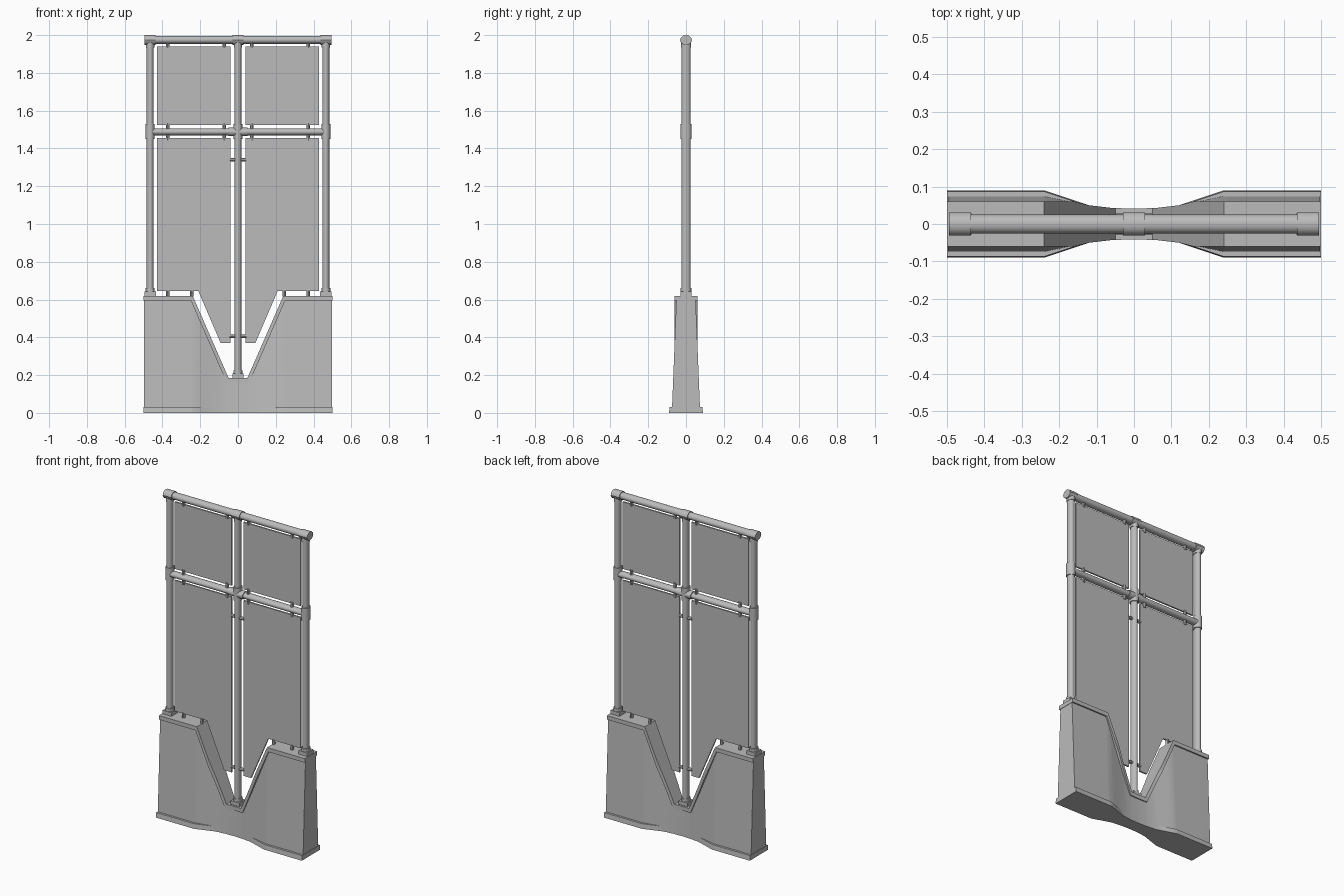
import bpy, bmesh
from math import radians
from mathutils import Vector

if "Cube" in bpy.data.objects:
    bpy.data.objects.remove(bpy.data.objects["Cube"])

grey = bpy.data.materials.new("plain_grey")
grey.use_nodes = True
grey.diffuse_color = (0.5, 0.5, 0.5, 1)
grey.node_tree.nodes["Principled BSDF"].inputs["Base Color"].default_value = (0.5, 0.5, 0.5, 1)


def finish(name, bm, smooth=False):
    bmesh.ops.recalc_face_normals(bm, faces=bm.faces)
    mesh = bpy.data.meshes.new(name)
    bm.to_mesh(mesh)
    bm.free()
    obj = bpy.data.objects.new(name, mesh)
    bpy.context.collection.objects.link(obj)
    mesh.materials.append(grey)
    if smooth:
        bpy.ops.object.select_all(action='DESELECT')
        obj.select_set(True)
        bpy.context.view_layer.objects.active = obj
        bpy.ops.object.shade_smooth_by_angle(angle=radians(35))
    return obj


def box(name, centre, size):
    bm = bmesh.new()
    bmesh.ops.create_cube(bm, size=1)
    bmesh.ops.scale(bm, vec=size, verts=bm.verts)
    bmesh.ops.translate(bm, vec=centre, verts=bm.verts)
    return finish(name, bm)


def tube(name, start, end, half, depth, sides=16):
    """Round bar in the x-z plane; half is its front half width, depth its y radius."""
    a, b = Vector(start), Vector(end)
    bm = bmesh.new()
    bmesh.ops.create_cone(bm, cap_ends=True, segments=sides, radius1=1, radius2=1,
                          depth=(b - a).length)
    bmesh.ops.scale(bm, vec=(half, depth, 1), verts=bm.verts)
    turn = Vector((0, 0, 1)).rotation_difference((b - a).normalized()).to_matrix()
    bmesh.ops.rotate(bm, matrix=turn, verts=bm.verts)
    bmesh.ops.translate(bm, vec=(a + b) / 2, verts=bm.verts)
    return finish(name, bm, True)


def plate(name, outline, thickness):
    bm = bmesh.new()
    face = bm.faces.new([bm.verts.new((x, -thickness / 2, z)) for x, z in outline])
    new = bmesh.ops.extrude_face_region(bm, geom=[face])["geom"]
    bmesh.ops.translate(bm, vec=(0, thickness, 0),
                        verts=[v for v in new if isinstance(v, bmesh.types.BMVert)])
    return finish(name, bm)


def lerp(points, x):
    x = abs(x)
    for (x0, y0), (x1, y1) in zip(points, points[1:]):
        if x <= x1:
            return y0 + (y1 - y0) * (x - x0) / (x1 - x0)
    return points[-1][1]


def loft(name, stations, section):
    """Skin four-cornered cross-sections (low z, high z, low half, high half) along x."""
    bm = bmesh.new()
    rings = []
    for x in stations:
        z0, z1, h0, h1 = section(x)
        rings.append([bm.verts.new((x, y, z))
                      for y, z in ((-h0, z0), (h0, z0), (h1, z1), (-h1, z1))])
    for p, q in zip(rings, rings[1:]):
        for i in range(4):
            j = (i + 1) % 4
            bm.faces.new((p[i], p[j], q[j], q[i]))
    bm.faces.new(rings[0])
    bm.faces.new(rings[-1])
    return finish(name, bm, True)


# Notched, waisted wall base with plinth and coping
waist = [(0, .041), (.06, .043), (.12, .05)]
foot_plan = waist + [(.24, .09), (.5, .09)]
wall_plan = waist + [(.24, .075), (.5, .075)]
cap_plan = waist + [(.16, .06), (.5, .06)]
cap_top = [(0, .185), (.05, .185), (.24, .62), (.5, .62)]
cap_low = [(0, .16), (.06, .16), (.25, .595), (.5, .595)]
half = [0, .03, .05, .06, .09, .12, .16, .2, .24, .25, .5]
stations = [-x for x in half[:0:-1]] + half


def wall_section(x):
    top, w = lerp(cap_low, x) + .005, lerp(wall_plan, x)
    return 0, top, w, w - top * .04


def cap_section(x):
    w = lerp(cap_plan, x)
    return lerp(cap_low, x), lerp(cap_top, x), w, w


def foot_section(x):
    w = lerp(foot_plan, x)
    return 0, .03, w, w - .003


loft("wall_base", [x * .995 for x in stations], wall_section)
loft("wall_coping", stations, cap_section)
loft("wall_plinth", stations, foot_section)

# Posts with stepped feet
for name, x, z in (("right", -.465, .62), ("centre", 0, .185), ("left", .465, .62)):
    tube(name + "_post", (x, 0, z), (x, 0, 1.97), .0185, .024)
    box(name + "_post_foot", (x, 0, z + .01), (.06, .06, .025))
    tube(name + "_post_collar", (x, 0, z), (x, 0, z + .04), .024, .028)
    # Top rail fittings
    tube(name + "_top_fitting", (x - .029, 0, 1.974), (x + .029, 0, 1.974), .026, .031, 12)
    tube(name + "_top_collar", (x, 0, 1.935), (x, 0, 1.975), .022, .027)
    # Middle rail fittings
    tube(name + "_middle_fitting", (x, 0, 1.45), (x, 0, 1.53), .024, .029)

# Rails
tube("top_rail", (-.465, 0, 1.975), (.465, 0, 1.975), .021, .025)
tube("middle_rail", (-.465, 0, 1.488), (.465, 0, 1.488), .0185, .024)
tube("centre_cross_fitting", (-.05, 0, 1.488), (.05, 0, 1.488), .023, .028)

# Infill panels and their clips
for side, s in (("left", 1), ("right", -1)):
    def mirrored(points):
        return [(s * x, z) for x, z in points]

    plate(side + "_upper_panel",
          mirrored([(.04, 1.525), (.43, 1.525), (.43, 1.94), (.04, 1.94)]), .01)
    plate(side + "_lower_panel",
          mirrored([(.04, .37), (.092, .37), (.21, .645), (.43, .645),
                    (.43, 1.455), (.04, 1.455)]), .01)
    for level, z in (("top", 1.948), ("upper", 1.518), ("middle", 1.46), ("bottom", .632)):
        for place, x in (("inner", .245 if level == "bottom" else .073), ("outer", .372)):
            tube(f"{side}_{level}_{place}_clip", (s * x, 0, z - .017), (s * x, 0, z + .017),
                 .009, .012, 8)
    for level, z in (("high", 1.34), ("low", .405)):
        tube(f"{side}_{level}_post_clip", (s * .012, 0, z), (s * .045, 0, z), .009, .012, 8)
